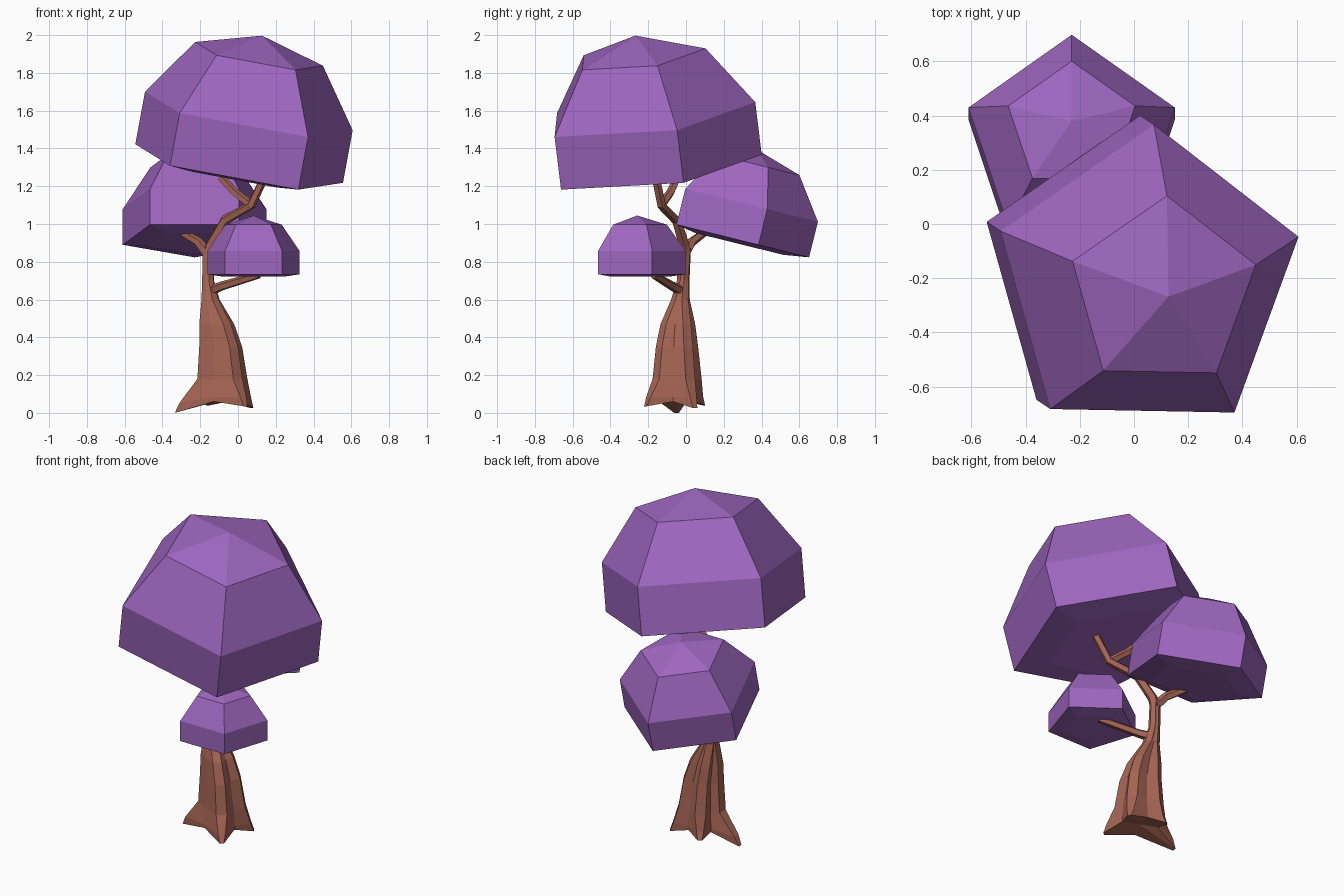
import bpy, bmesh, math
from mathutils import Vector

if "Cube" in bpy.data.objects:
    bpy.data.objects.remove(bpy.data.objects["Cube"])


def material(name, rgb):
    m = bpy.data.materials.new(name)
    m.diffuse_color = (*rgb, 1)
    m.use_nodes = True
    m.node_tree.nodes["Principled BSDF"].inputs["Base Color"].default_value = m.diffuse_color
    return m


LEAF = material("purple_leaves", (0.34, 0.133, 0.52))
BARK = material("brown_bark", (0.38, 0.13, 0.09))


def loft(name, rings, mat):
    """Join equal-sized rings with quads; a single-point ring closes as a fan."""
    bm = bmesh.new()
    vr = [[bm.verts.new(p) for p in r] for r in rings]
    for a, b in zip(vr, vr[1:]):
        n = max(len(a), len(b))
        for i in range(n):
            j = (i + 1) % n
            if len(a) == 1:
                bm.faces.new((a[0], b[i], b[j]))
            elif len(b) == 1:
                bm.faces.new((a[i], a[j], b[0]))
            else:
                bm.faces.new((a[i], a[j], b[j], b[i]))
    for r in (vr[0], vr[-1]):
        if len(r) > 2:
            bm.faces.new(r)
    bmesh.ops.recalc_face_normals(bm, faces=bm.faces)
    me = bpy.data.meshes.new(name)
    bm.to_mesh(me)
    bm.free()
    me.materials.append(mat)
    ob = bpy.data.objects.new(name, me)
    bpy.context.collection.objects.link(ob)
    return ob


def circle(centre, normal, radius, sides, toward):
    """Ring of points around a centre, first point lying toward a direction."""
    n = Vector(normal).normalized()
    u = Vector(toward)
    u = (u - n * u.dot(n)).normalized()
    v = n.cross(u)
    return [Vector(centre) + radius * (math.cos(t) * u + math.sin(t) * v)
            for t in (2 * math.pi * i / sides for i in range(sides))]


# Five-sided canopy: bulged underside, wall, shoulder and peak (units of radius)
CANOPY = [(0.66, -0.535), (1.0, -0.485), (1.0, 0.0), (0.615, 0.54), (0, 0.73)]


def canopy(name, centre, normal, radius, toward=(0, 1, 0)):
    n = Vector(normal).normalized()
    rings = []
    for r, h in CANOPY:
        c = Vector(centre) + n * h * radius
        rings.append(circle(c, n, r * radius, 5, toward) if r else [c])
    loft(name, rings, LEAF)


canopy("large_canopy", (0.05, -0.217, 1.578), (0.18, -0.12, 0.98), 0.588, (0.024, 0.576, 0.07))
canopy("back_canopy", (-0.23, 0.31, 1.108), (0, 0.24, 0.97), 0.40)
canopy("small_canopy", (0.082, -0.258, 0.858), (0, 0, 1), 0.256)

# Trunk: four blunt root ridges with valleys between, tapering upward
ROOTS = [Vector(p) for p in ((-0.335, -0.05, 0.02), (0.04, -0.215, 0.055),
                             (0.075, 0.05, 0.045), (-0.16, 0.095, 0.06))]
BASE = Vector((-0.08, -0.05, 0))
ANGLES = [math.atan2(p.y - BASE.y, p.x - BASE.x) % (2 * math.pi) for p in ROOTS]


def trunk_ring(x, y, z, ridge, valley, width, tips=None):
    """Per root: two ridge corners, then the valley before the next root."""
    ring = []
    for i, a in enumerate(ANGLES):
        out = Vector((math.cos(a), math.sin(a), 0))
        side = Vector((-out.y, out.x, 0)) * width
        tip = tips[i] if tips else Vector((x, y, z)) + out * ridge
        gap = (ANGLES[(i + 1) % 4] - a) % (2 * math.pi)
        m = a + gap / 2
        ring += [tip - side, tip + side,
                 Vector((x + valley * math.cos(m), y + valley * math.sin(m), z))]
    return ring


# centre x, y, z, ridge radius, valley radius, ridge half width
TRUNK = [(-0.08, -0.05, 0.18, 0.135, 0.100, 0.030),
         (-0.09, -0.05, 0.35, 0.115, 0.083, 0.028),
         (-0.112, -0.045, 0.47, 0.093, 0.070, 0.025),
         (-0.147, -0.03, 0.60, 0.046, 0.043, 0.020),
         (-0.160, -0.015, 0.70, 0.030, 0.030, 0.015),
         (-0.158, -0.005, 0.87, 0.028, 0.028, 0.013)]
floor = [p - Vector((0, 0, 0.02)) for p in ROOTS]
rings = [[BASE + Vector((0, 0, 0.07))],
         trunk_ring(BASE.x, BASE.y, 0.06, 0, 0.105, 0.012, floor),
         trunk_ring(BASE.x, BASE.y, 0.085, 0, 0.110, 0.020,
                    [p + (BASE - p) * 0.1 + Vector((0, 0, 0.035)) for p in ROOTS])]
rings += [trunk_ring(*t) for t in TRUNK]
loft("trunk", rings, BARK)


# Branches: tapered five-sided tubes along short paths
def branch(name, path, r0, r1):
    pts = [Vector(p) for p in path]
    last = len(pts) - 1
    rings = []
    for i, p in enumerate(pts):
        d = pts[min(i + 1, last)] - pts[max(i - 1, 0)]
        rings.append(circle(p, d, r0 + (r1 - r0) * i / last, 5, (0.3, 1, 0.2)))
    loft(name, rings, BARK)


branch("upper_branch", [(-0.158, -0.005, 0.83), (-0.145, -0.01, 0.89), (-0.07, -0.05, 1.02),
                        (0.07, -0.13, 1.10), (0.15, -0.165, 1.27)], 0.031, 0.022)
branch("upper_twig", [(0.07, -0.13, 1.10), (-0.02, -0.08, 1.17), (-0.09, -0.045, 1.245)], 0.024, 0.021)
branch("back_branch", [(-0.158, -0.005, 0.84), (-0.21, 0.03, 0.905), (-0.31, 0.11, 0.965)], 0.030, 0.021)
branch("lower_branch", [(-0.16, -0.01, 0.64), (-0.09, -0.07, 0.67), (0.11, -0.17, 0.73)], 0.030, 0.020)
